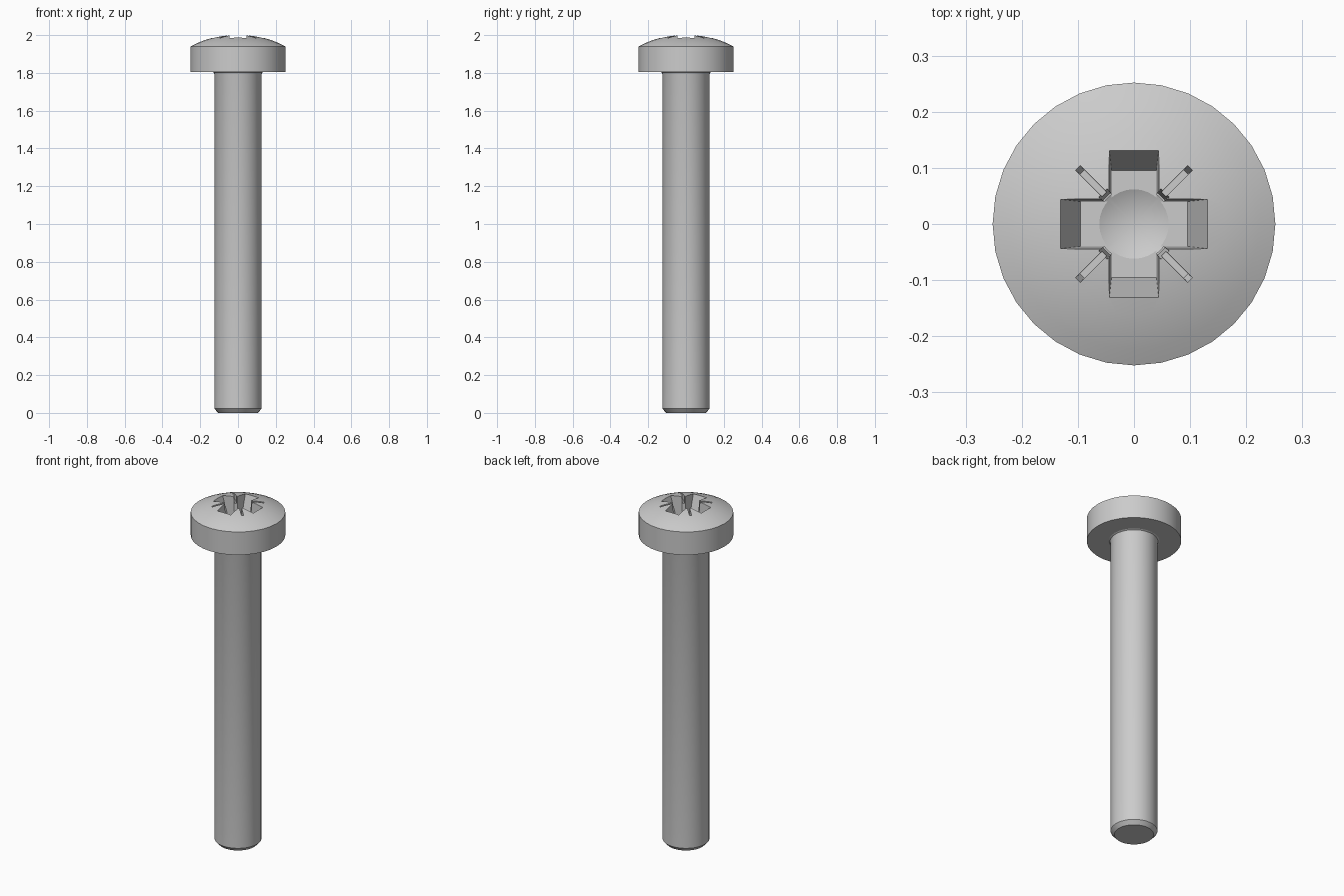
import bpy, bmesh, math

if "Cube" in bpy.data.objects:
    bpy.data.objects.remove(bpy.data.objects["Cube"])

SEG = 32


def mesh_object(name, bm):
    bmesh.ops.remove_doubles(bm, verts=bm.verts, dist=1e-5)
    bmesh.ops.recalc_face_normals(bm, faces=bm.faces)
    me = bpy.data.meshes.new(name)
    bm.to_mesh(me)
    bm.free()
    ob = bpy.data.objects.new(name, me)
    bpy.context.collection.objects.link(ob)
    return ob


def lathe(name, profile):
    """Spin (radius, z) points around z; both ends lie on the axis."""
    bm = bmesh.new()
    rings = []
    for r, z in profile:
        if r == 0:
            rings.append([bm.verts.new((0, 0, z))] * SEG)
        else:
            rings.append([bm.verts.new((r * math.cos(2 * math.pi * i / SEG),
                                        r * math.sin(2 * math.pi * i / SEG), z))
                          for i in range(SEG)])
    for a, b in zip(rings, rings[1:]):
        for i in range(SEG):
            j = (i + 1) % SEG
            bm.faces.new(list(dict.fromkeys((a[i], a[j], b[j], b[i]))))
    return mesh_object(name, bm)


def cross(name, top, bottom, turn=0):
    """Tapered four-armed plug; top and bottom are (reach, half width, z)."""
    bm = bmesh.new()
    loops = []
    for reach, w, z in (bottom, top):
        loop = []
        for k in range(4):
            a = turn + k * math.pi / 2
            c, s = math.cos(a), math.sin(a)
            for x, y in ((reach, -w), (reach, w), (w, w)):
                loop.append(bm.verts.new((x * c - y * s, x * s + y * c, z)))
        loops.append(loop)
    lo, hi = loops
    bm.faces.new(lo[::-1])
    bm.faces.new(hi)
    for i in range(12):
        j = (i + 1) % 12
        bm.faces.new((lo[i], lo[j], hi[j], hi[i]))
    return mesh_object(name, bm)


# Screw body: chamfered shank, small fillet, pan head with spherical dome
profile = [(0, 0), (0.105, 0), (0.125, 0.022), (0.125, 1.792),
           (0.128, 1.801), (0.136, 1.805), (0.252, 1.805), (0.252, 1.94)]
apex, sag, rim = 2.003, 0.063, 0.252
R = (rim ** 2 + sag ** 2) / (2 * sag)
edge = math.asin(rim / R)
for i in range(1, 9):
    t = edge * (1 - i / 8)
    profile.append((R * math.sin(t) if i < 8 else 0, apex - R + R * math.cos(t)))
screw = lathe("screw", profile)

# Drive recess cutters: cross wings, drilled centre, corner ribs, tick marks
d = math.pi / 4
cutters = [
    cross("recess_wings", (0.153, 0.0465, 2.05), (0.095, 0.040, 1.88)),
    lathe("recess_centre", [(0, 1.85), (0.066, 1.882), (0.066, 2.05), (0, 2.05)]),
    cross("recess_corner_ribs", (0.083, 0.011, 2.05), (0.069, 0.009, 1.89), d),
    cross("recess_ticks", (0.165, 0.0065, 2.05), (0.131, 0.0055, 1.955), d),
]
bpy.context.view_layer.objects.active = screw
screw.select_set(True)
for c in cutters:
    m = screw.modifiers.new(c.name, 'BOOLEAN')
    m.operation = 'DIFFERENCE'
    m.solver = 'EXACT'
    m.object = c
    bpy.ops.object.modifier_apply(modifier=m.name)
    bpy.data.objects.remove(c, do_unlink=True)

# Smooth the round surfaces, keep machined edges sharp
bpy.ops.object.shade_smooth_by_angle(angle=math.radians(20))
